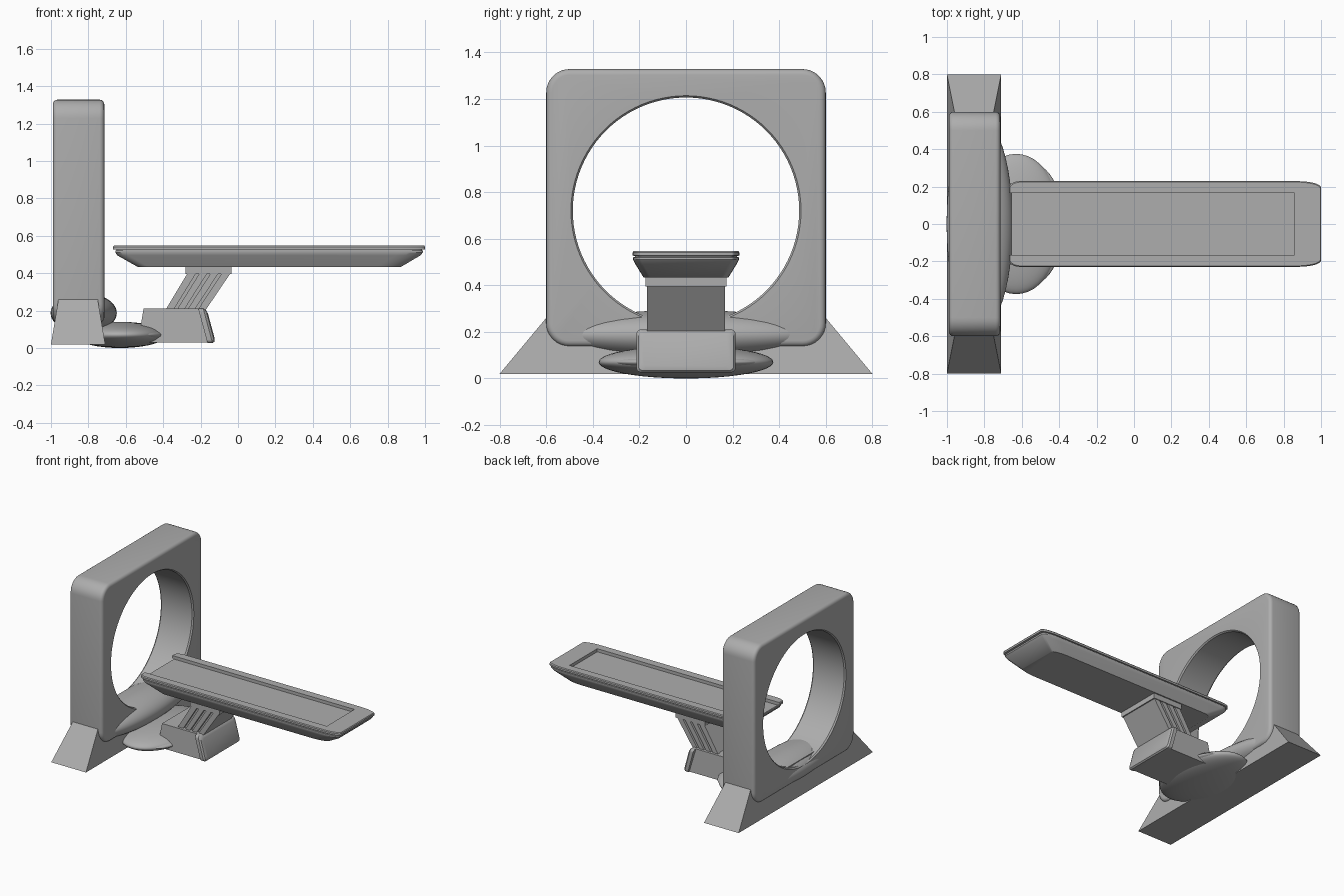
import bpy, bmesh, math

if "Cube" in bpy.data.objects:
    bpy.data.objects.remove(bpy.data.objects["Cube"])


def loft(name, rings):
    """Skin a stack of equal-length point rings and cap both ends."""
    bm = bmesh.new()
    loops = [[bm.verts.new(p) for p in r] for r in rings]
    n = len(loops[0])
    for a, b in zip(loops, loops[1:]):
        for i in range(n):
            j = (i + 1) % n
            bm.faces.new((a[i], a[j], b[j], b[i]))
    bm.faces.new(loops[0])
    bm.faces.new(loops[-1])
    bmesh.ops.recalc_face_normals(bm, faces=bm.faces)
    me = bpy.data.meshes.new(name)
    bm.to_mesh(me)
    bm.free()
    ob = bpy.data.objects.new(name, me)
    bpy.context.collection.objects.link(ob)
    return ob


def rrect(u0, u1, v0, v1, ru0, ru1, rv, n=8):
    """Rectangle with elliptical corners (radius ru0 at u0 end, ru1 at u1 end)."""
    pts = []
    for k, (u, v, ru) in enumerate(((u1 - ru1, v1 - rv, ru1), (u0 + ru0, v1 - rv, ru0),
                                    (u0 + ru0, v0 + rv, ru0), (u1 - ru1, v0 + rv, ru1))):
        for i in range(n + 1):
            a = math.pi / 2 * (k + i / n)
            pts.append((u + ru * math.cos(a), v + rv * math.sin(a)))
    return pts


def rect(x0, x1, y, z):
    return [(x0, -y, z), (x1, -y, z), (x1, y, z), (x0, y, z)]


def prism(name, profile, y0, y1):
    return loft(name, [[(x, y, z) for x, z in profile] for y in (y0, y1)])


def cut(ob, cutter):
    m = ob.modifiers.new("cut", "BOOLEAN")
    m.operation, m.object, m.solver = "DIFFERENCE", cutter, "EXACT"
    bpy.context.view_layer.objects.active = ob
    bpy.ops.object.modifier_apply(modifier=m.name)
    bpy.data.objects.remove(cutter)


def ellipsoid(name, loc, size):
    bpy.ops.mesh.primitive_uv_sphere_add(segments=48, ring_count=24, radius=1, location=loc)
    bpy.context.object.name = name
    bpy.context.object.scale = size


# Ring gantry: rounded square slab with soft edges and a round bore
R = 0.025
steps = [R * (1 - math.cos(math.pi / 8 * i)) for i in range(5)]
insets = [R * (1 - math.sin(math.pi / 8 * i)) for i in range(5)]
sections = [(-0.99 + s, d) for s, d in zip(steps, insets)]
sections += [(-0.715 - s, d) for s, d in zip(steps[::-1], insets[::-1])]
gantry = loft("gantry", [[(x, y, z) for y, z in rrect(-0.6 + d, 0.6 - d, 0.137 + d, 1.328 - d,
                                                     0.1 - d, 0.1 - d, 0.1 - d)]
                         for x, d in sections])
bore = loft("bore_cutter", [[(x, r * math.cos(t * math.pi / 48), 0.72 + r * math.sin(t * math.pi / 48))
                             for t in range(96)]
                            for x, r in ((-1.0, 0.502), (-0.98, 0.486), (-0.725, 0.486), (-0.705, 0.502))])
cut(gantry, bore)

# Gantry foot and rounded housings
loft("gantry_foot", [rect(-1.0, -0.71, 0.8, 0.02), rect(-0.96, -0.75, 0.6, 0.26)])
ellipsoid("gantry_housing", (-0.825, 0, 0.187), (0.177, 0.57, 0.107))
ellipsoid("floor_cover", (-0.63, 0, 0.07), (0.245, 0.375, 0.07))
ellipsoid("floor_cover_tip", (-0.53, 0, 0.07), (0.15, 0.315, 0.038))

# Pedestal with sloped front cover
loft("pedestal", [rect(-0.535, -0.14, 0.195, 0.03), rect(-0.505, -0.19, 0.185, 0.21)])


def slanted(off, d):
    return [(-0.118 + off - (z - 0.026) * 0.27, y, z)
            for y, z in rrect(-0.213 + d, 0.213 - d, 0.026 + d, 0.21 - d, 0.02, 0.02, 0.02)]


loft("pedestal_front_cover", [slanted(-0.045, 0), slanted(-0.018, 0), slanted(-0.006, 0.008), slanted(0, 0.024)])


# Leaning lift column with slats on both sides
def lean(a, b):
    """Sloped strip between fractions a and b of the column's width."""
    return [(-0.39 + 0.215 * a, 0.2), (-0.39 + 0.215 * b, 0.2),
            (-0.27 + 0.23 * b, 0.4), (-0.27 + 0.23 * a, 0.4)]


prism("lift_column", lean(0.03, 1), -0.148, 0.148)
for s in (-1, 1):
    for a, b in ((0, 0.2), (0.28, 0.46), (0.54, 0.72), (0.8, 1)):
        prism("lift_slat", lean(a, b), s * 0.14, s * 0.167)
loft("table_bracket", [rect(-0.28, -0.035, 0.173, 0.395), rect(-0.28, -0.035, 0.173, 0.44)])

# Table top: tapered tray, shadow groove, rim
tray = [(0.433, -0.535, 0.87, 0.182), (0.495, -0.645, 0.975, 0.22), (0.51, -0.655, 0.988, 0.227),
        (0.52, -0.655, 0.988, 0.227), (0.521, -0.65, 0.983, 0.22), (0.526, -0.65, 0.983, 0.22),
        (0.527, -0.668, 1.0, 0.229), (0.541, -0.668, 1.0, 0.229), (0.547, -0.663, 0.996, 0.224)]
table = loft("table_top", [[(x, y, z) for x, y in rrect(x0, x1, -w, w, 0.06, 0.13, 0.033)]
                           for z, x0, x1, w in tray])
cut(table, loft("recess_cutter", [rect(-0.75, 0.857, 0.165, 0.5235), rect(-0.75, 0.857, 0.165, 0.6)]))

# Dark grey finish on every part, smooth shading with sharp edges kept
grey = bpy.data.materials.new("dark_grey")
grey.diffuse_color = (0.42, 0.42, 0.42, 1)
grey.use_nodes = True
grey.node_tree.nodes["Principled BSDF"].inputs["Base Color"].default_value = grey.diffuse_color
for ob in bpy.data.objects:
    ob.data.materials.clear()
    ob.data.materials.append(grey)
bpy.ops.object.select_all(action="SELECT")
bpy.context.view_layer.objects.active = gantry
bpy.ops.object.shade_smooth_by_angle(angle=math.radians(30))
